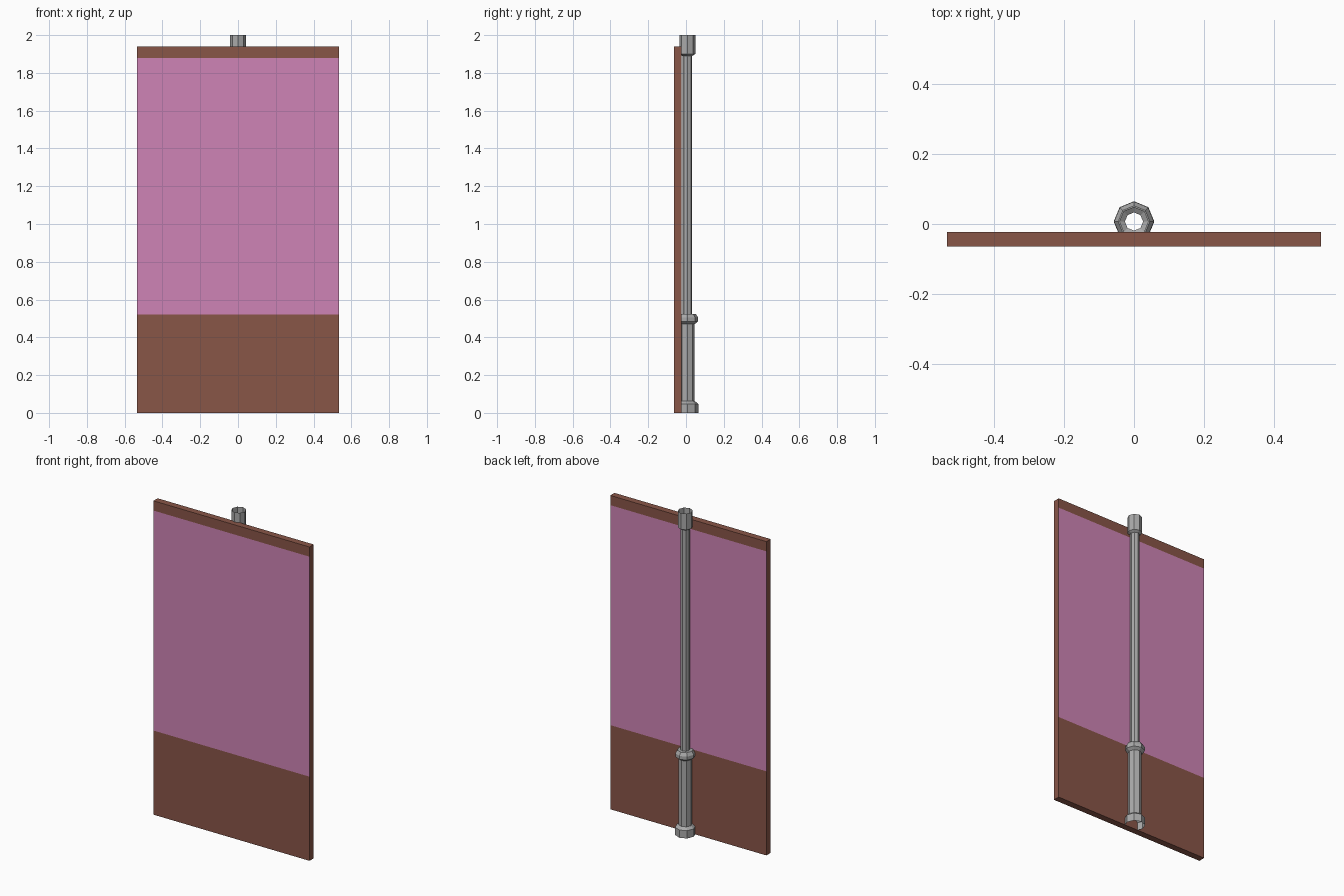
import bpy, bmesh, math

if "Cube" in bpy.data.objects:
    bpy.data.objects.remove(bpy.data.objects["Cube"])


def material(name, rgb):
    m = bpy.data.materials.new(name)
    m.diffuse_color = (*rgb, 1)
    m.use_nodes = True
    m.node_tree.nodes["Principled BSDF"].inputs["Base Color"].default_value = m.diffuse_color
    return m


def add_object(name, bm, mats):
    me = bpy.data.meshes.new(name)
    bm.to_mesh(me)
    bm.free()
    for m in mats:
        me.materials.append(m)
    ob = bpy.data.objects.new(name, me)
    bpy.context.collection.objects.link(ob)
    return ob


brown = material("brown", (0.25, 0.092, 0.064))
pink = material("pink", (0.62, 0.23, 0.465))
grey = material("metal_grey", (0.40, 0.40, 0.40))

# Sign panel: a slab cut at the band heights, pink on front and back only
W, Y0, Y1, H = 0.534, -0.064, -0.023, 1.94
BAND = (0.52, 1.88)
bm = bmesh.new()
bmesh.ops.create_cube(bm, size=1)
for v in bm.verts:
    v.co = (v.co.x * 2 * W, Y0 if v.co.y < 0 else Y1, H if v.co.z > 0 else 0)
for z in BAND:
    bmesh.ops.bisect_plane(bm, geom=bm.verts[:] + bm.edges[:] + bm.faces[:],
                           plane_co=(0, 0, z), plane_no=(0, 0, 1))
bm.normal_update()
for f in bm.faces:
    z = f.calc_center_median().z
    if abs(f.normal.y) > 0.9 and BAND[0] < z < BAND[1]:
        f.material_index = 1
add_object("sign_panel", bm, [brown, pink])

# Pole: open, hollow eight-sided tube turned from a profile of (radius, height)
SIDES, CY = 8, 0.007
profile = [(0.058, 0), (0.058, 0.048), (0.039, 0.063),       # foot
           (0.039, 0.470), (0.057, 0.484), (0.057, 0.505),   # sleeve and collar
           (0.045, 0.524), (0.026, 0.524),
           (0.026, 1.890), (0.042, 1.900), (0.042, 2.0)]     # shaft and top socket
bm = bmesh.new()
rings = []
for r, z in profile:
    rings.append([bm.verts.new((r * math.cos(i * math.tau / SIDES),
                                CY + r * math.sin(i * math.tau / SIDES), z))
                  for i in range(SIDES)])
for a, b in zip(rings, rings[1:]):
    for i in range(SIDES):
        j = (i + 1) % SIDES
        bm.faces.new((a[i], a[j], b[j], b[i]))
add_object("pole", bm, [grey])
